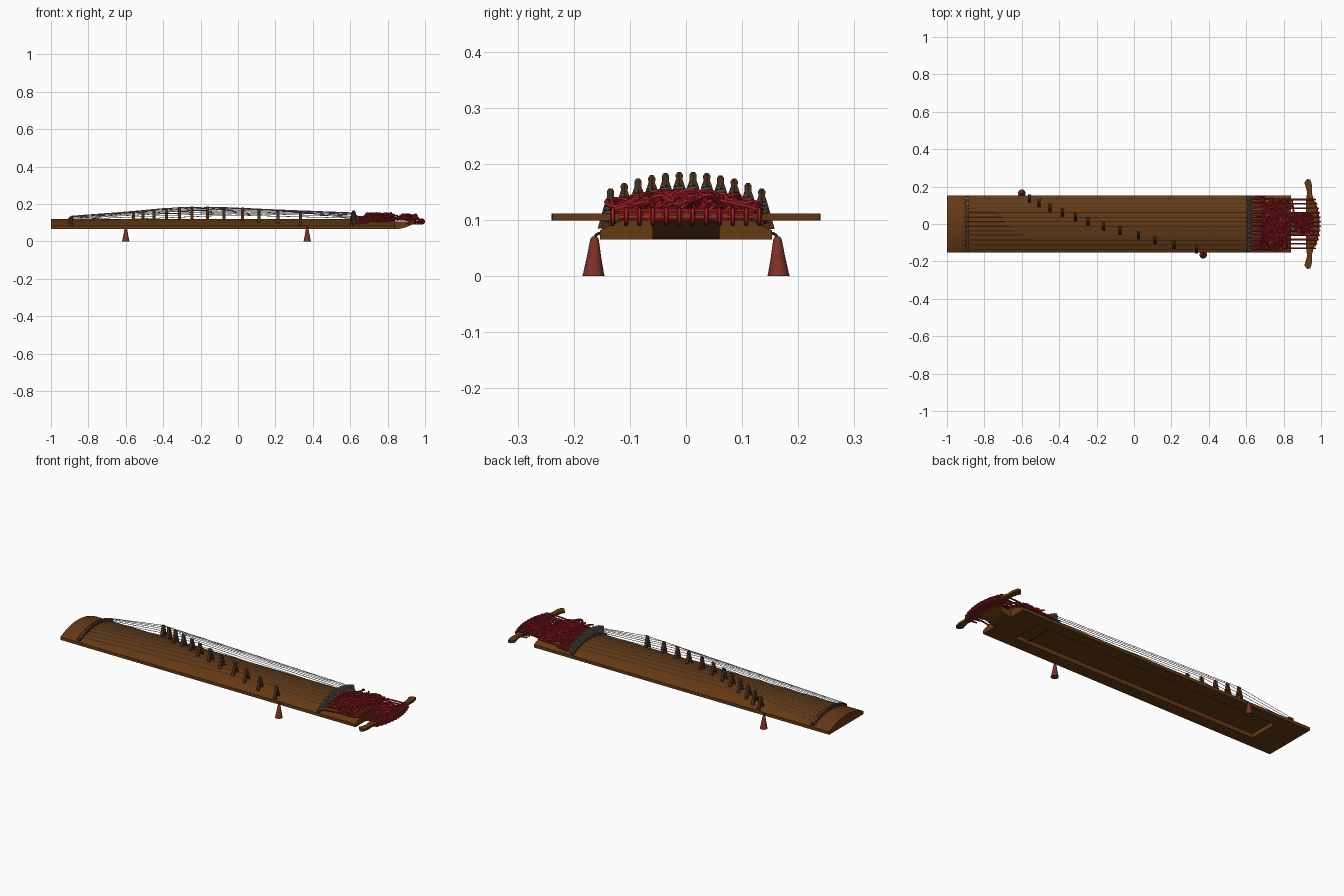
import bpy, bmesh, math, random

random.seed(7)
if "Cube" in bpy.data.objects:
    bpy.data.objects.remove(bpy.data.objects["Cube"])


def material(name, rgb):
    m = bpy.data.materials.new(name)
    m.use_nodes = True
    m.diffuse_color = (*rgb, 1)
    m.node_tree.nodes["Principled BSDF"].inputs["Base Color"].default_value = (*rgb, 1)
    return m


WOOD = material("brown wood", (0.13, 0.042, 0.007))
DARK = material("dark wood", (0.075, 0.026, 0.009))
RED = material("crimson cord", (0.38, 0.014, 0.02))
FOOT = material("red brown lacquer", (0.2, 0.032, 0.02))
STRING = material("pale string", (0.4, 0.4, 0.38))
COIL = material("grey winding", (0.17, 0.16, 0.14))

HALF = 0.153


def top(y):
    """Height of the arched soundboard."""
    return 0.12 - 0.038 * min(1, abs(y) / HALF) ** 2


def link(name, mesh, mat):
    ob = bpy.data.objects.new(name, mesh)
    bpy.context.collection.objects.link(ob)
    mesh.materials.clear()
    mesh.materials.append(mat)
    return ob


def bake(ob):
    """Swap an object for its finished mesh."""
    bpy.context.view_layer.update()
    ev = ob.evaluated_get(bpy.context.evaluated_depsgraph_get())
    mesh = bpy.data.meshes.new_from_object(ev)
    bpy.data.objects.remove(ob)
    return mesh


def prism(name, pts, axis, a, b, mat):
    """Extrude a flat outline along one axis from a to b."""
    bm = bmesh.new()
    rings = []
    for d in (a, b):
        ring = []
        for p in pts:
            co = list(p)
            co.insert("xyz".index(axis), d)
            ring.append(bm.verts.new(co))
        rings.append(ring)
    bm.faces.new(rings[0])
    bm.faces.new(rings[1])
    for i in range(len(pts)):
        j = (i + 1) % len(pts)
        bm.faces.new((rings[0][i], rings[0][j], rings[1][j], rings[1][i]))
    bmesh.ops.recalc_face_normals(bm, faces=bm.faces)
    mesh = bpy.data.meshes.new(name)
    bm.to_mesh(mesh)
    bm.free()
    return link(name, mesh, mat)


def tubes(name, paths, radius, mat, smooth=True, sides=1):
    """Round tubes along a list of paths, joined as one part."""
    cu = bpy.data.curves.new(name, "CURVE")
    cu.dimensions = "3D"
    cu.bevel_depth = radius
    cu.bevel_resolution = sides
    cu.use_fill_caps = True
    for path in paths:
        sp = cu.splines.new("NURBS" if smooth else "POLY")
        sp.points.add(len(path) - 1)
        for p, co in zip(sp.points, path):
            p.co = (*co, 1)
        if smooth:
            sp.order_u = 3
            sp.use_endpoint_u = True
            sp.resolution_u = 3
    ob = bpy.data.objects.new(name, cu)
    bpy.context.collection.objects.link(ob)
    link(name, bake(ob), mat)


def arch_band(lift, base, half=HALF, n=24):
    ys = [half * (2 * i / n - 1) for i in range(n + 1)]
    return [(-half, base), (half, base)] + [(y, top(y) + lift) for y in reversed(ys)]


# Arched soundbox with a long recess underneath
body = prism("soundbox", arch_band(0, 0.065), "x", -1, 0.84, WOOD)
outline = [(-0.83, -0.085), (0.69, -0.085), (0.69, 0.085), (-0.83, 0.085)]
cutter = prism("recess_cutter", outline, "z", 0.04, 0.088, WOOD)
cutter.hide_render = True
cut = body.modifiers.new("recess", "BOOLEAN")
cut.operation, cut.object, cut.solver = "DIFFERENCE", cutter, "EXACT"
link("soundbox", bake(body), WOOD)
bpy.data.objects.remove(cutter)

# Tongue carrying the tail board
prism("tail_tongue", [(0.83, 0.065), (0.87, 0.068), (0.91, 0.08), (0.95, 0.1),
                      (0.93, 0.106), (0.83, 0.106)], "y", -0.06, 0.06, WOOD)

# Horned tail board, mirrored across the length
horn = [(0.988, 0), (0.983, 0.06), (0.964, 0.12), (0.951, 0.165), (0.952, 0.205),
        (0.943, 0.238), (0.925, 0.24), (0.91, 0.22), (0.918, 0.2), (0.925, 0.17),
        (0.92, 0.12), (0.92, 0.05)]
prism("tail_board", horn + [(x, -y) for x, y in reversed(horn[1:])], "z", 0.099, 0.112, WOOD)

# Fixed saddle and nut
prism("saddle", arch_band(0.014, 0.08, 0.147), "x", -0.9, -0.882, DARK)
prism("nut", arch_band(0.012, 0.08, 0.15), "x", 0.598, 0.612, DARK)

# Movable bridges, set in a diagonal, one for each string
bridge_x = [-0.56, -0.507, -0.45, -0.382, -0.312, -0.245, -0.163, -0.075,
            0.025, 0.113, 0.215, 0.335]
half_leg = [(0.003, 0.066), (0.0065, 0.061), (0.006, 0.052), (0.0095, 0.042),
            (0.023, -0.006), (0.015, -0.006), (0.005, 0.028)]
strings, coils, pegs, cords = [], [], [], []
for i, bx in enumerate(bridge_x):
    y = 0.135 - 0.0245 * i
    z = top(y)
    shape = [(y + a, z + b) for a, b in half_leg]
    shape += [(y - a, z + b) for a, b in reversed(half_leg)]
    prism(f"movable_bridge_{i + 1}", shape, "x", bx - 0.008, bx + 0.008, DARK)
    strings.append([(-0.91, y, z), (-0.89, y, z + 0.016), (bx, y, z + 0.064),
                    (0.605, y, z + 0.034), (0.64, y, z + 0.016)])
    # Wound string end beside the nut
    coil = []
    for k in range(49):
        t = k / 48
        a = t * math.tau * 6
        r = 0.0105 * math.sin(math.pi * (0.2 + 0.62 * t))
        coil.append((0.618 + r * math.cos(a), y + r * math.sin(a), z + 0.004 + 0.04 * t))
    coils.append(coil)
    pegs.append([(0.618, y, z - 0.005), (0.618, y, z + 0.042)])
    # Cord to the tangle, over the tail board and back beneath it
    w = y * 0.97
    edge = 0.986 - 1.6 * w * w
    cords.append([(0.62, y, z + 0.012), (0.66, y, z + 0.012), (0.72, y, z + 0.02),
                  (0.8, w, z + 0.014), (0.85, w, 0.118), (0.92, w, 0.119),
                  (edge, w, 0.12), (edge + 0.011, w, 0.113), (edge + 0.009, w, 0.094),
                  (edge - 0.02, w, 0.092), (0.9, w, 0.096)])
    cords.append([(0.62, y + 0.006, z + 0.006), (0.66, y + 0.006, z + 0.006),
                  (0.7, y + 0.01, z + 0.012)])

tubes("strings", strings, 0.0016, STRING, smooth=False, sides=0)
tubes("string_windings", coils, 0.003, COIL, smooth=False)
tubes("winding_pegs", pegs, 0.0055, DARK, smooth=False)
tubes("tail_cords", cords, 0.0042, RED)


# Tangled loops of spare cord
def loop(cx, cy, rx, ry, base, tilt):
    path = []
    for k in range(15):
        a = math.tau * k / 12
        u, v = rx * math.cos(a), ry * math.sin(a)
        x = cx + u * math.cos(tilt) - v * math.sin(tilt)
        y = cy + u * math.sin(tilt) + v * math.cos(tilt)
        y = max(-0.142, min(0.142, y))
        path.append((x, y, base - 0.9 * y * y + 0.008 * math.sin(2 * a + cx * 90)))
    return path


tangle = []
for k in range(46):
    tangle.append(loop(random.uniform(0.715, 0.80), random.uniform(-0.11, 0.11),
                       random.uniform(0.025, 0.05), random.uniform(0.015, 0.04),
                       random.uniform(0.126, 0.147), random.uniform(-0.5, 0.5)))
for k in range(15):
    tangle.append(loop(random.uniform(0.89, 0.94), random.uniform(-0.04, 0.04),
                       random.uniform(0.03, 0.045), random.uniform(0.012, 0.025),
                       random.uniform(0.12, 0.14), random.uniform(-0.4, 0.4)))
tubes("cord_tangle", tangle, 0.0045, RED)

# Cords drawn across the tail and wrapped along the board's edge
across = []
for k in range(7):
    x0 = 0.7 + 0.022 * k
    across.append([(x0 + random.uniform(-0.03, 0.03), y, 0.152 - 1.3 * y * y - 0.002 * k)
                   for y in (-0.135, -0.08, -0.03, 0.03, 0.08, 0.135)])
for z in (0.104, 0.116):
    across.append([(0.989 - 1.6 * y * y, y, z) for y in (-0.12, -0.08, -0.04, 0, 0.04, 0.08, 0.12)])
tubes("cross_cords", across, 0.0045, RED)

# Flared feet, one on each side, pinned to the soundbox
profile = [(0.02, 0), (0.0185, 0.005), (0.0125, 0.036), (0.0075, 0.066), (0.004, 0.071)]
for name, fx, side in (("back_foot", -0.6, 1), ("front_foot", 0.37, -1)):
    bm = bmesh.new()
    rings = []
    for r, z in profile:
        rings.append([bm.verts.new((fx + r * math.cos(math.tau * s / 20),
                                    side * (0.165 - 0.03 * z) + r * math.sin(math.tau * s / 20), z))
                      for s in range(20)])
    for lo, hi in zip(rings, rings[1:]):
        for s in range(20):
            n = (s + 1) % 20
            bm.faces.new((lo[s], lo[n], hi[n], hi[s]))
    bm.faces.new(list(reversed(rings[0])))
    bm.faces.new(rings[-1])
    mesh = bpy.data.meshes.new(name)
    bm.to_mesh(mesh)
    bm.free()
    link(name, mesh, FOOT)
    pin = [(fx, side * 0.163, 0.068), (fx, side * 0.16, 0.079), (fx, side * 0.146, 0.076)]
    tubes(name + "_pin", [pin], 0.003, DARK)

# Smooth the curved surfaces, keep edges crisp
bpy.ops.object.select_all(action="DESELECT")
for ob in bpy.context.collection.objects:
    if ob.type == "MESH":
        ob.select_set(True)
        bpy.context.view_layer.objects.active = ob
bpy.ops.object.shade_smooth_by_angle(angle=math.radians(40))
